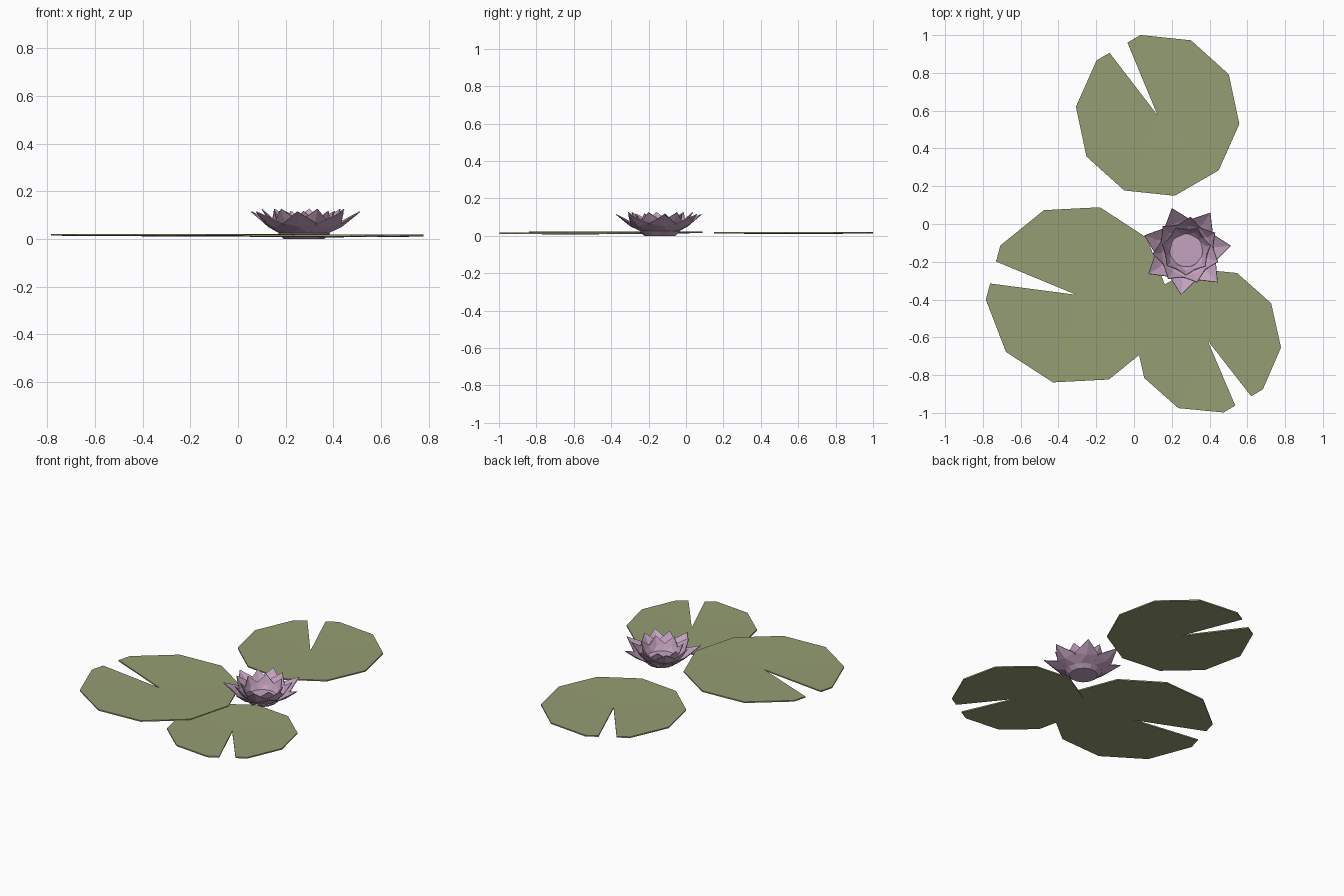
import bpy, math
from math import cos, sin, radians

if "Cube" in bpy.data.objects:
    bpy.data.objects.remove(bpy.data.objects["Cube"])


def material(name, color):
    m = bpy.data.materials.new(name)
    m.diffuse_color = color
    m.use_nodes = True
    m.node_tree.nodes["Principled BSDF"].inputs["Base Color"].default_value = m.diffuse_color
    return m


green = material("leaf_green", (0.30, 0.34, 0.17, 1))
pink = material("petal_pink", (0.55, 0.36, 0.52, 1))


def add_object(name, verts, faces, mat, thickness=0, offset=-1):
    mesh = bpy.data.meshes.new(name)
    mesh.from_pydata(verts, [], faces)
    mesh.materials.append(mat)
    ob = bpy.data.objects.new(name, mesh)
    bpy.context.collection.objects.link(ob)
    if thickness:
        s = ob.modifiers.new("thickness", "SOLIDIFY")
        s.thickness = thickness
        s.offset = offset
    return ob


# Lily pads: ten-sided discs with a wedge notch cut to the centre
def lily_pad(name, cx, cy, radius, notch, z):
    half = 7.5
    rn = radius * cos(radians(18)) / cos(radians(half))
    rim = [(notch + half, rn)]
    rim += [(notch + 18 + 36 * i, radius) for i in range(10)]
    rim += [(notch + 360 - half, rn)]
    verts = [(cx, cy, z - 0.003)]
    verts += [(cx + r * cos(radians(a)), cy + r * sin(radians(a)), z) for a, r in rim]
    faces = [(0, i, i + 1) for i in range(1, len(rim))]
    add_object(name, verts, faces, green, 0.008)


lily_pad("back_pad", 0.125, 0.575, 0.435, 120, 0.020)
lily_pad("left_pad", -0.305, -0.375, 0.48, 165, 0.022)
lily_pad("right_pad", 0.39, -0.617, 0.39, -59.5, 0.018)

# Flower: rings of pointed, slightly cupped petals
FX, FY = 0.277, -0.14


def petal_ring(name, count, start, base, mid, tip):
    # base, mid = (radius, half width, height); tip = (radius, height)
    verts, faces = [], []
    for i in range(count):
        a = radians(start + 360 * i / count)
        (rb, wb, zb), (rm, wm, zm), (rt, zt) = base, mid, tip
        pts = [(rb, -wb, zb), (rb, wb, zb), (rm, wm, zm + 0.008),
               (rt, 0, zt), (rm, -wm, zm + 0.008), (rm + 0.008, 0, zm - 0.006)]
        n = len(verts)
        verts += [(FX + r * cos(a) - w * sin(a), FY + r * sin(a) + w * cos(a), z)
                  for r, w, z in pts]
        faces += [(n, n + 5, n + 4), (n, n + 1, n + 5), (n + 1, n + 2, n + 5),
                  (n + 2, n + 3, n + 5), (n + 3, n + 4, n + 5)]
    add_object(name, verts, faces, pink, 0.004, 0)


petal_ring("outer_petals", 7, 6, (0.075, 0.045, 0.016), (0.15, 0.07, 0.058), (0.236, 0.115))
petal_ring("middle_petals", 7, 31.5, (0.075, 0.045, 0.018), (0.125, 0.065, 0.065), (0.178, 0.126))
petal_ring("inner_petals", 7, 12, (0.075, 0.04, 0.022), (0.10, 0.048, 0.066), (0.132, 0.118))

# Flower base cup: a shallow faceted bowl closed by a disc
N = 14
profile = [(0.085, 0.0), (0.11, 0.022), (0.085, 0.036)]
verts = [(FX + r * cos(2 * math.pi * i / N), FY + r * sin(2 * math.pi * i / N), z)
         for r, z in profile for i in range(N)]
faces = [(k * N + i, k * N + (i + 1) % N, (k + 1) * N + (i + 1) % N, (k + 1) * N + i)
         for k in range(2) for i in range(N)]
faces += [tuple(reversed(range(N))), tuple(range(2 * N, 3 * N))]
add_object("flower_base", verts, faces, pink)
